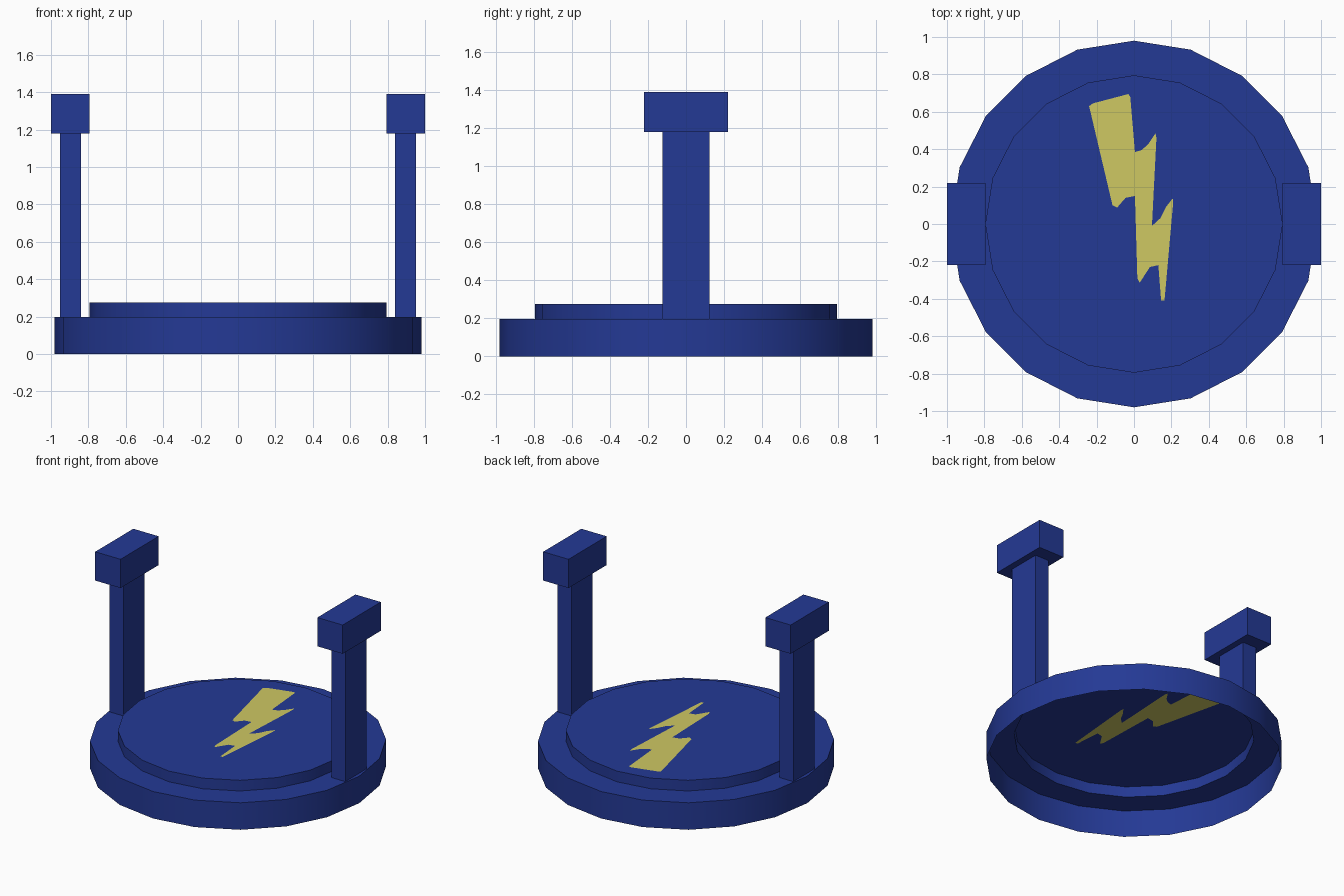
import bpy, bmesh, math
from mathutils import Vector

if "Cube" in bpy.data.objects:
    bpy.data.objects.remove(bpy.data.objects["Cube"])

SIDES = 20


def material(name, color):
    m = bpy.data.materials.new(name)
    m.diffuse_color = (*color, 1.0)
    m.use_nodes = True
    m.node_tree.nodes["Principled BSDF"].inputs["Base Color"].default_value = m.diffuse_color
    return m


BLUE = material("deep_blue", (0.0176, 0.041, 0.30))
YELLOW = material("soft_yellow", (0.62, 0.58, 0.123))


def finish(bm, name, mats):
    mesh = bpy.data.meshes.new(name)
    bm.to_mesh(mesh)
    bm.free()
    ob = bpy.data.objects.new(name, mesh)
    bpy.context.collection.objects.link(ob)
    for m in mats:
        mesh.materials.append(m)
    return ob


def box(name, x, y, z):
    """Box from (min, max) ranges."""
    bm = bmesh.new()
    bmesh.ops.create_cube(bm, size=1)
    for v in bm.verts:
        v.co = Vector([(r[0] + r[1]) / 2 + c * (r[1] - r[0])
                       for c, r in zip(v.co, (x, y, z))])
    return finish(bm, name, [BLUE])


# Stepped base: open-bottomed shell, lathed from a (radius, height) profile
bm = bmesh.new()
rings = []
for r, z in [(0.98, 0), (0.98, 0.197), (0.795, 0.197), (0.795, 0.275)]:
    rings.append([bm.verts.new((r * math.cos(math.tau * i / SIDES),
                                r * math.sin(math.tau * i / SIDES), z))
                  for i in range(SIDES)])
for a, b in zip(rings, rings[1:]):
    for i in range(SIDES):
        j = (i + 1) % SIDES
        bm.faces.new((a[i], a[j], b[j], b[i]))

# Yellow bolt cut flush into the top disc
outline = [(-0.24, 0.63), (-0.22, 0.645), (-0.03, 0.695), (-0.02, 0.68),
           (0.005, 0.385), (0.04, 0.395), (0.075, 0.425), (0.115, 0.485),
           (0.12, 0.46), (0.096, -0.01), (0.14, 0.03), (0.17, 0.09),
           (0.207, 0.137), (0.209, 0.11), (0.163, -0.41), (0.145, -0.41),
           (0.13, -0.22), (0.085, -0.23), (0.03, -0.315), (0.018, -0.29),
           (0.005, 0.15), (-0.045, 0.14), (-0.09, 0.088), (-0.115, 0.10)]
bolt = [bm.verts.new((x, y, 0.275)) for x, y in outline]
edges = [bm.edges.new((bolt[i - 1], bolt[i])) for i in range(len(bolt))]
edges += [bm.edges.get((rings[-1][i - 1], rings[-1][i])) for i in range(SIDES)]
bmesh.ops.triangle_fill(bm, use_beauty=True, edges=edges, normal=(0, 0, 1))
bolt_face = bm.faces.new(bolt)
bolt_face.material_index = 1
bm.normal_update()
for f in bm.faces:
    if f.normal.z < -0.5:
        f.normal_flip()
base = finish(bm, "stepped_base", [BLUE, YELLOW])
bpy.ops.object.select_all(action='DESELECT')
base.select_set(True)
bpy.context.view_layer.objects.active = base
bpy.ops.object.shade_smooth_by_angle(angle=math.radians(30))

# Two posts with block heads, mirrored left and right
for side, s in (("left", -1), ("right", 1)):
    box(side + "_post", sorted((s * 0.84, s * 0.953)), (-0.123, 0.123), (0.197, 1.18))
    box(side + "_post_head", sorted((s * 0.795, s)), (-0.22, 0.22), (1.18, 1.39))
